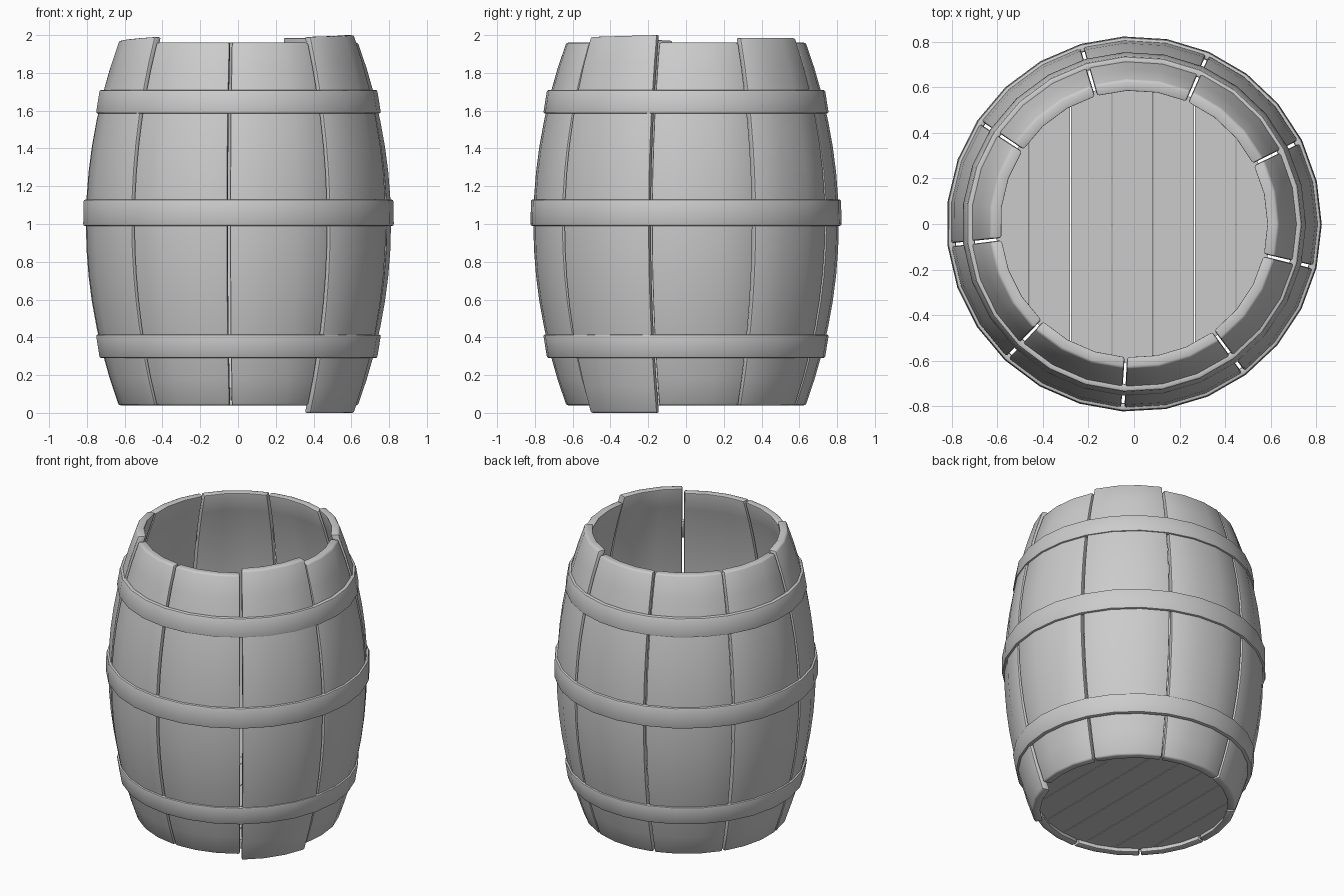
import bpy, bmesh
from math import radians, degrees, sin, cos, sqrt

if "Cube" in bpy.data.objects:
    bpy.data.objects.remove(bpy.data.objects["Cube"])

STAVES, SEG, ROWS = 9, 3, 14
START = 26.5
STEP = 360 / STAVES


def barrel_radius(t):
    """Outer radius, t = -1 at the bottom end and 1 at the top end."""
    return 0.81 - 0.175 * t * t


def finish(name, bm, bevel, smooth=35):
    bmesh.ops.recalc_face_normals(bm, faces=bm.faces)
    if bevel:
        edges = [e for e in bm.edges if e.is_manifold and e.calc_face_angle(0) > radians(50)]
        bmesh.ops.bevel(bm, geom=edges, offset=bevel, segments=2, profile=0.5, affect='EDGES')
    me = bpy.data.meshes.new(name)
    bm.to_mesh(me)
    bm.free()
    ob = bpy.data.objects.new(name, me)
    bpy.context.collection.objects.link(ob)
    bpy.ops.object.select_all(action='DESELECT')
    ob.select_set(True)
    bpy.context.view_layer.objects.active = ob
    bpy.ops.object.shade_smooth_by_angle(angle=radians(smooth))
    return ob


def stave(name, a0, bottom=0.04, top=1.96, tilt=0.0):
    """Curved board; tilt lowers the top at its starting side."""
    bm = bmesh.new()
    gap = 0.5
    angles = [radians(a0 + gap + (STEP - 2 * gap) * i / SEG) for i in range(SEG + 1)]
    loops = []
    for j in range(ROWS + 1):
        f = j / ROWS
        r = barrel_radius(2 * f - 1)
        z = bottom + (top - bottom) * f
        ring = []
        for rad, order in ((r, range(SEG + 1)), (r - 0.052, range(SEG, -1, -1))):
            for i in order:
                dz = -tilt * f * (1 - i / SEG)
                ring.append(bm.verts.new((rad * cos(angles[i]), rad * sin(angles[i]), z + dz)))
        loops.append(ring)
    n = len(loops[0])
    for a, b in zip(loops, loops[1:]):
        for i in range(n):
            k = (i + 1) % n
            bm.faces.new((a[i], a[k], b[k], b[i]))
    for ring in (loops[0], loops[-1]):
        for i in range(SEG):
            bm.faces.new((ring[i], ring[i + 1], ring[n - 2 - i], ring[n - 1 - i]))
    finish(name, bm, 0.010)


def hoop(name, z0, z1, r0, r1, thick=0.035):
    """Closed band with a tapered rectangular section."""
    bm = bmesh.new()
    n = STAVES * SEG
    section = [(r0, z0), (r1, z1), (r1 - thick, z1), (r0 - thick, z0)]
    rings = []
    for i in range(n):
        a = radians(START + 360 * i / n)
        rings.append([bm.verts.new((r * cos(a), r * sin(a), z)) for r, z in section])
    for i in range(n):
        a, b = rings[i], rings[(i + 1) % n]
        for k in range(4):
            m = (k + 1) % 4
            bm.faces.new((a[k], b[k], b[m], a[m]))
    finish(name, bm, 0.010)


def plank(name, x0, x1, radius=0.61, z0=0.07, z1=0.13):
    """Floor board clipped to the round base."""
    bm = bmesh.new()
    xs = [x0 + (x1 - x0) * i / 4 for i in range(5)]
    half = [(x, sqrt(max(radius ** 2 - x * x, 0.0004))) for x in xs]
    outline = [(x, -y) for x, y in half] + half[::-1]
    face = bm.faces.new([bm.verts.new((x, y, z0)) for x, y in outline])
    ext = bmesh.ops.extrude_face_region(bm, geom=[face])
    verts = [g for g in ext['geom'] if isinstance(g, bmesh.types.BMVert)]
    bmesh.ops.translate(bm, verts=verts, vec=(0, 0, z1 - z0))
    finish(name, bm, 0)


# Staves, three of them longer than the rest
special = {0: dict(top=1.985),
           4: dict(top=1.99, tilt=0.02),
           7: dict(bottom=0.0, top=2.0, tilt=0.01)}
for i in range(STAVES):
    stave(f"stave_{i + 1}", START + STEP * i, **special.get(i, {}))

# Hoops
hoop("lower_hoop", 0.29, 0.415, 0.737, 0.757)
hoop("middle_hoop", 0.99, 1.13, 0.825, 0.822)
hoop("upper_hoop", 1.585, 1.71, 0.757, 0.737)

# Floor boards
cuts = [-0.61] + [-0.46 + 0.1815 * k for k in range(6)] + [0.61]
for i, (a, b) in enumerate(zip(cuts, cuts[1:])):
    plank(f"floor_board_{i + 1}", a + 0.002, b - 0.002)
